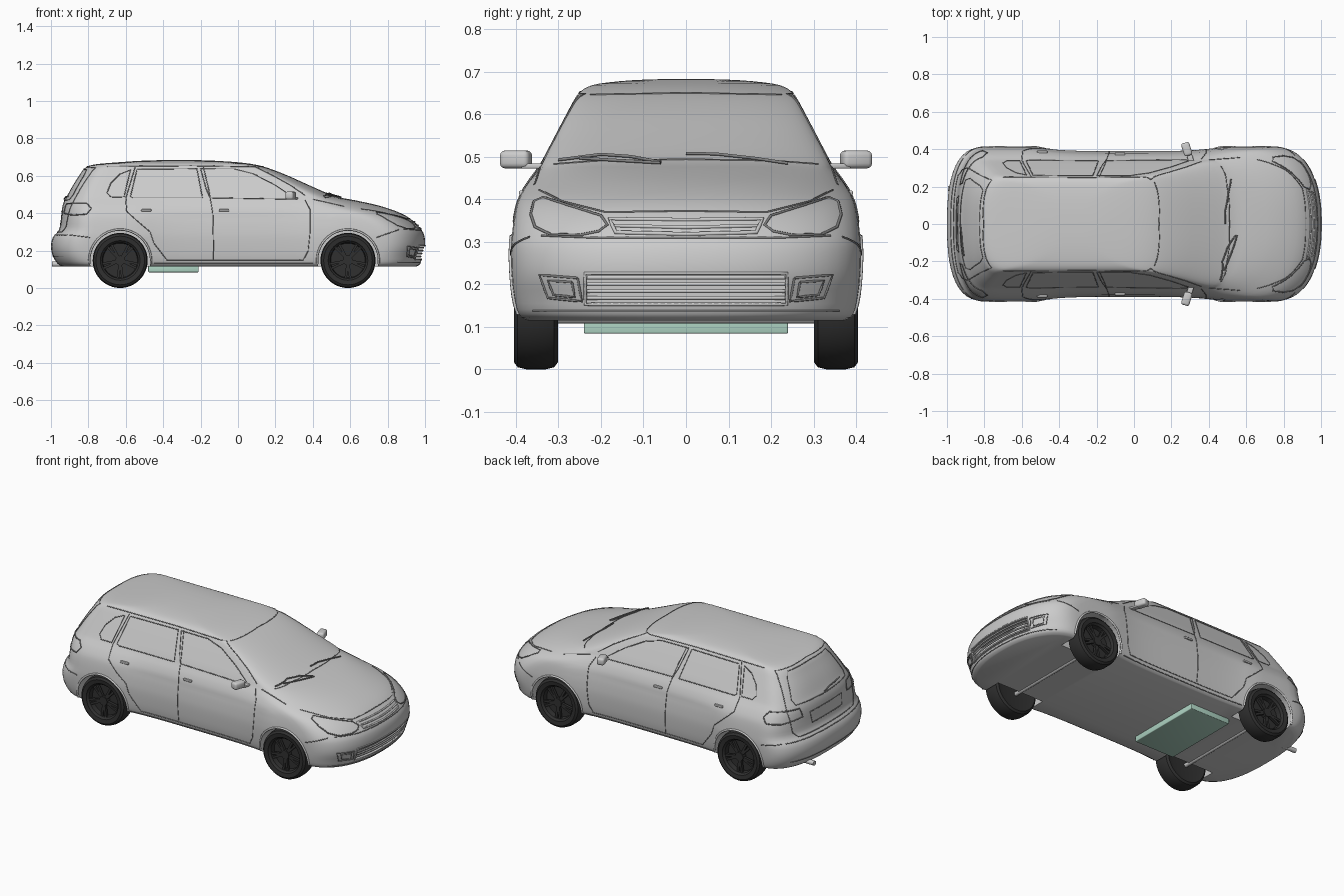
import bpy, bmesh
from math import sin, cos, pi, radians
from mathutils import Matrix, Vector

if "Cube" in bpy.data.objects:
    bpy.data.objects.remove(bpy.data.objects["Cube"])

# Body as stacked plan outlines: z, nose x, nose corner depth, half width, tail x, tail corner depth
LEVELS = [
    (.115, .955, .25, .375, -.94, .20), (.13, .975, .25, .395, -.965, .20),
    (.17, .985, .25, .405, -.99, .20), (.22, 1.0, .25, .41, -1.0, .20),
    (.27, .998, .25, .412, -.99, .20), (.31, .982, .25, .41, -.958, .19),
    (.36, .935, .26, .404, -.948, .18), (.40, .87, .28, .394, -.944, .18),
    (.44, .755, .33, .372, -.938, .17), (.47, .62, .25, .350, -.927, .16),
    (.49, .52, .14, .337, -.915, .15), (.545, .39, .11, .308, -.885, .14),
    (.60, .268, .09, .279, -.85, .13), (.64, .165, .08, .257, -.82, .12),
    (.66, .09, .10, .240, -.77, .12), (.672, .0, .12, .205, -.64, .12),
    (.68, -.12, .12, .13, -.52, .12), (.683, -.20, .08, .05, -.43, .08)]
PF, PR = 2.3, 2.6
WHEEL_X, WHEEL_Z, WHEEL_Y = (.588, -.63), .147, .353


def material(name, r, g, b):
    m = bpy.data.materials.new(name)
    m.diffuse_color = (r, g, b, 1)
    m.use_nodes = True
    m.node_tree.nodes["Principled BSDF"].inputs["Base Color"].default_value = m.diffuse_color
    return m


BLACK = material("rubber_black", .03, .03, .03)
SEAM = material("seam_grey", .22, .22, .22)
TEAL = material("plate_green", .42, .65, .54)


def spline(pts, n):
    out = []
    for i in range(len(pts) - 1):
        a, b, c, d = (pts[min(max(i + k, 0), len(pts) - 1)] for k in (-1, 0, 1, 2))
        for j in range(n):
            t = j / n
            out.append(tuple(q + .5 * t * (r - p + t * (2*p - 5*q + 4*r - s + t * (3*(q - r) + s - p)))
                             for p, q, r, s in zip(a, b, c, d)))
    return out + [pts[-1]]


ROWS = spline(LEVELS, 3)


def row(z):
    for a, b in zip(ROWS, ROWS[1:]):
        if z <= b[0]:
            t = max(0, (z - a[0]) / (b[0] - a[0]))
            return [p + t * (q - p) for p, q in zip(a, b)]
    return ROWS[-1]


def waist(x, z):
    # doors sit slightly inside the wheel arches
    return 1 - .055 * max(0, 1 - ((x + .03) / .5) ** 4) * min(1, max(0, (.5 - z) / .12))


def on_side(x, z):
    _, xf, cf, w, xr, cr = row(z)
    u, v = (x - xf + cf) / cf, (xr + cr - x) / cr
    k = 1
    if u > 0:
        k = max(0, 1 - u ** PF) ** (1 / PF)
    elif v > 0:
        k = max(0, 1 - v ** PR) ** (1 / PR)
    return Vector((x, w * k * waist(x, z), z))


def on_front(y, z):
    _, xf, cf, w, _, _ = row(z)
    return Vector((xf - cf + cf * max(0, 1 - abs(y / w) ** PF) ** (1 / PF), y, z))


def on_rear(y, z):
    _, _, _, w, xr, cr = row(z)
    return Vector((xr + cr - cr * max(0, 1 - abs(y / w) ** PR) ** (1 / PR), y, z))


def link(name, bm, mat=None, angle=35):
    bmesh.ops.recalc_face_normals(bm, faces=bm.faces)
    me = bpy.data.meshes.new(name)
    bm.to_mesh(me)
    bm.free()
    ob = bpy.data.objects.new(name, me)
    bpy.context.collection.objects.link(ob)
    if mat:
        me.materials.append(mat)
    smooth(ob, angle)
    return ob


def smooth(ob, angle):
    bpy.ops.object.select_all(action='DESELECT')
    ob.select_set(True)
    bpy.context.view_layer.objects.active = ob
    bpy.ops.object.shade_smooth_by_angle(angle=radians(angle))


def box(name, loc, size, mat=None, bevel=0, turn=0):
    bm = bmesh.new()
    m = Matrix.Translation(loc) @ Matrix.Rotation(turn, 4, 'Z') @ Matrix.Diagonal((*size, 1))
    bmesh.ops.create_cube(bm, size=1, matrix=m)
    if bevel:
        bmesh.ops.bevel(bm, geom=bm.edges[:], offset=bevel, segments=3, profile=.5, affect='EDGES')
    return link(name, bm, mat)


def cylinder(name, loc, r, depth, axis, mat=None, n=48):
    bm = bmesh.new()
    m = Matrix.Translation(loc) @ Matrix.Rotation(pi / 2, 4, axis)
    bmesh.ops.create_cone(bm, cap_ends=True, segments=n, radius1=r, radius2=r, depth=depth, matrix=m)
    return link(name, bm, mat)


def tubes(name, paths, r, mat=None, sides=(1, -1), shift=(0, 0, 0)):
    # each path: (surface mapping, 2D points), draped on the body
    cu = bpy.data.curves.new(name, 'CURVE')
    cu.dimensions, cu.bevel_depth, cu.bevel_resolution, cu.use_fill_caps = '3D', r, 1, True
    for surf, pts in paths:
        dense = [pts[0]]
        for a, b in zip(pts, pts[1:]):
            n = max(1, int(((a[0]-b[0])**2 + (a[1]-b[1])**2) ** .5 / .015))
            dense += [(a[0] + (b[0]-a[0])*i/n, a[1] + (b[1]-a[1])*i/n) for i in range(1, n + 1)]
        for s in sides:
            sp = cu.splines.new('POLY')
            sp.points.add(len(dense) - 1)
            for p, d in zip(sp.points, dense):
                v = surf(*d) + Vector(shift)
                p.co = (v.x, v.y * s, v.z, 1)
    if mat:
        cu.materials.append(mat)
    ob = bpy.data.objects.new(name, cu)
    bpy.context.collection.objects.link(ob)
    bpy.ops.object.select_all(action='DESELECT')
    ob.select_set(True)
    bpy.context.view_layer.objects.active = ob
    bpy.ops.object.convert(target='MESH')


# Body shell
bm = bmesh.new()
rings = []
for z, xf, cf, w, xr, cr in ROWS:
    half = []
    for i in range(15):
        a = pi / 2 * i / 14
        half.append((xf - cf + cf * max(0, cos(a)) ** (2/PF), w * sin(a) ** (2/PF)))
    half += [(xf - cf + (xr + cr - xf + cf) * i / 24, w) for i in range(1, 24)]
    for i in range(13):
        a = pi / 2 * i / 12
        half.append((xr + cr - cr * sin(a) ** (2/PR), w * max(0, cos(a)) ** (2/PR)))
    half = [(x, y * waist(x, z)) for x, y in half]
    half[-1] = (xr, 0)
    loop = half + [(x, -y) for x, y in half[-2:0:-1]]
    rings.append([bm.verts.new((x, y, z)) for x, y in loop])
for a, b in zip(rings, rings[1:]):
    for i in range(len(a)):
        j = (i + 1) % len(a)
        bm.faces.new((a[i], a[j], b[j], b[i]))
bm.faces.new(rings[0])
bm.faces.new(rings[-1])
body = link("car_body", bm)

# Wheel wells and lower air intake cut from the shell
cutters = [cylinder("well_cutter", (x, s * .43, WHEEL_Z), .162, .32, 'X')
           for x in WHEEL_X for s in (1, -1)]
cutters.append(box("intake_cutter", (1.04, 0, .19), (.2, .47, .07)))
for c in cutters:
    c.hide_render = True
    m = body.modifiers.new("cut", 'BOOLEAN')
    m.operation, m.solver, m.object = 'DIFFERENCE', 'EXACT', c
    bpy.context.view_layer.objects.active = body
    bpy.ops.object.modifier_apply(modifier=m.name)
    bpy.data.objects.remove(c)
smooth(body, 35)

# Door, window and lamp seams on the sides
S, F, R = on_side, on_front, on_rear
tubes("door_seams", [
    (S, [(.36, .47), (.385, .42), (.385, .30), (.375, .2), (.35, .15), (-.38, .15), (-.45, .24),
         (-.47, .30), (-.54, .36), (-.595, .41), (-.60, .48), (-.57, .58), (-.55, .645)]),
    (S, [(-.13, .15), (-.135, .40), (-.155, .52), (-.185, .645)]),
    (S, [(.40, .13), (-.45, .13)])], .0025, SEAM)
tubes("side_window_frames", [
    (S, [(-.20, .638), (-.02, .637), (.08, .612), (.20, .55), (.29, .49), (.28, .475), (-.15, .482),
         (-.17, .53), (-.20, .638)]),
    (S, [(-.22, .638), (-.54, .635), (-.575, .49), (-.56, .482), (-.19, .482), (-.22, .638)]),
    (S, [(-.575, .632), (-.63, .61), (-.68, .56), (-.70, .51), (-.68, .487), (-.61, .487), (-.575, .632)]),
    (S, [(.36, .495), (.28, .55), (.19, .6), (.09, .648), (-.25, .653), (-.70, .65)])], .0025, SEAM)
tubes("wheel_arch_lips", [
    (S, [(x + .165 * cos(radians(a)), WHEEL_Z + .165 * sin(radians(a))) for a in range(-6, 187, 8)])
    for x in WHEEL_X], .006)

# Front end seams, lamps and grille
tubes("front_seams", [
    (F, [(0, .373), (.19, .37), (.29, .395), (.345, .422)]),
    (S, [(.57, .435), (.50, .452), (.40, .475)]),
    (F, [(0, .31), (.22, .31), (.34, .315)]), (S, [(.86, .312), (.74, .27)]),
    (F, [(0, .494), (.2, .491), (.31, .483)]), (F, [(0, .65), (.225, .646)]),
    (F, [(0, .137), (.36, .137)])], .0025, SEAM)
tubes("headlamp_frames", [
    (F, [(.20, .362), (.28, .387), (.335, .405), (.358, .395), (.365, .365), (.355, .335), (.32, .318),
         (.25, .316), (.205, .325), (.185, .34), (.20, .362)])], .0035, SEAM)
tubes("fog_lamp_frames", [
    (F, [(.255, .215), (.345, .222), (.325, .168), (.245, .16), (.255, .215)]),
    (F, [(.268, .205), (.325, .209), (.312, .175), (.262, .170), (.268, .205)])], .003, SEAM)
tubes("upper_grille_bars", [(F, [(0, .352), (.18, .354), (.165, .322), (0, .318)]),
                            (F, [(0, .334), (.168, .338)])], .005)
tubes("intake_slats", [(F, [(-.232, z), (.232, z)]) for z in (.168, .184, .2, .216)], .005,
      sides=(1,), shift=(-.008, 0, 0))
tubes("intake_frame", [(F, [(0, .226), (.237, .226), (.237, .153), (0, .153)])], .004)

# Rear end seams and lamps
tubes("rear_seams", [
    (R, [(0, .636), (.18, .632), (.205, .60), (.245, .50), (.235, .472), (0, .466)]),
    (R, [(0, .30), (.26, .30), (.29, .33), (.30, .45), (.235, .643), (0, .65)]),
    (R, [(0, .284), (.35, .284)]), (S, [(-.90, .284), (-.79, .27)]),
    (R, [(0, .41), (.15, .41), (.14, .345), (0, .345)]), (R, [(0, .17), (.33, .17)])], .0025, SEAM)
tubes("tail_lamp_frames", [
    (R, [(.34, .455), (.22, .45), (.21, .40), (.34, .39)]),
    (S, [(-.885, .455), (-.81, .455), (-.785, .425), (-.81, .395), (-.88, .39)])], .0035, SEAM)
tubes("rear_wiper", [(R, [(0, .475), (-.06, .485), (-.17, .49)])], .004, SEAM, (1,), (-.005, 0, 0))

# Windscreen wipers
tubes("windscreen_wipers", [
    (F, [(-.30, .490), (-.20, .503), (-.13, .498), (-.06, .485)]),
    (F, [(.0, .505), (.07, .504), (.16, .494), (.24, .482)]),
    (F, [(-.25, .494), (-.06, .483)])], .004, SEAM, (1,), (.006, 0, .003))

# Mirrors and door handles
for s in (1, -1):
    box("side_mirror", (.282, s * .400, .494), (.045, .072, .042), bevel=.012, turn=s * .3)
    box("mirror_arm", (.30, s * .355, .478), (.03, .06, .012), bevel=.004, turn=s * .3)
    for x in (-.075, -.49):
        p = on_side(x, .415)
        box("door_handle", (x, s * (p.y + .003), .415), (.055, .014, .012), bevel=.004)

# Wheels: lathed tyre with dished rim, five split spokes and hub
PROFILE = [(.0, -.045), (.098, -.045), (.13, -.052), (.142, -.043), (.147, -.022), (.147, .022),
           (.142, .043), (.13, .052), (.106, .048), (.102, .04), (.096, .036), (.092, .008), (.0, .008)]
for x in WHEEL_X:
    for s in (1, -1):
        bm = bmesh.new()
        vs = [bm.verts.new((r, t * s, 0)) for r, t in PROFILE]
        es = [bm.edges.new(e) for e in zip(vs, vs[1:])]
        bmesh.ops.spin(bm, geom=vs + es, axis=(0, 1, 0), cent=(0, 0, 0), angle=2 * pi, steps=48)
        bmesh.ops.remove_doubles(bm, verts=bm.verts, dist=.0003)
        for k in range(10):
            a = pi / 2 + 2 * pi * (k // 2) / 5 + (.13 if k % 2 else -.13)
            m = Matrix.Rotation(a, 4, 'Y') @ Matrix.Translation((.058, s * .026, 0))
            bmesh.ops.create_cube(bm, size=1, matrix=m @ Matrix.Diagonal((.078, .016, .013, 1)))
        m = Matrix.Translation((0, s * .024, 0)) @ Matrix.Rotation(pi / 2, 4, 'X')
        bmesh.ops.create_cone(bm, cap_ends=True, segments=20, radius1=.026, radius2=.026, depth=.03, matrix=m)
        bmesh.ops.translate(bm, verts=bm.verts, vec=(x, s * WHEEL_Y, WHEEL_Z))
        link("wheel", bm, BLACK)
    cylinder("axle", (x, 0, .12), .012, .66, 'X', n=16)

# Underfloor plate and exhaust tip
box("underfloor_plate", (-.345, 0, .101), (.27, .48, .034), TEAL, bevel=.004)
cylinder("exhaust_tip", (-.95, .19, .128), .014, .09, 'Y', n=16)
